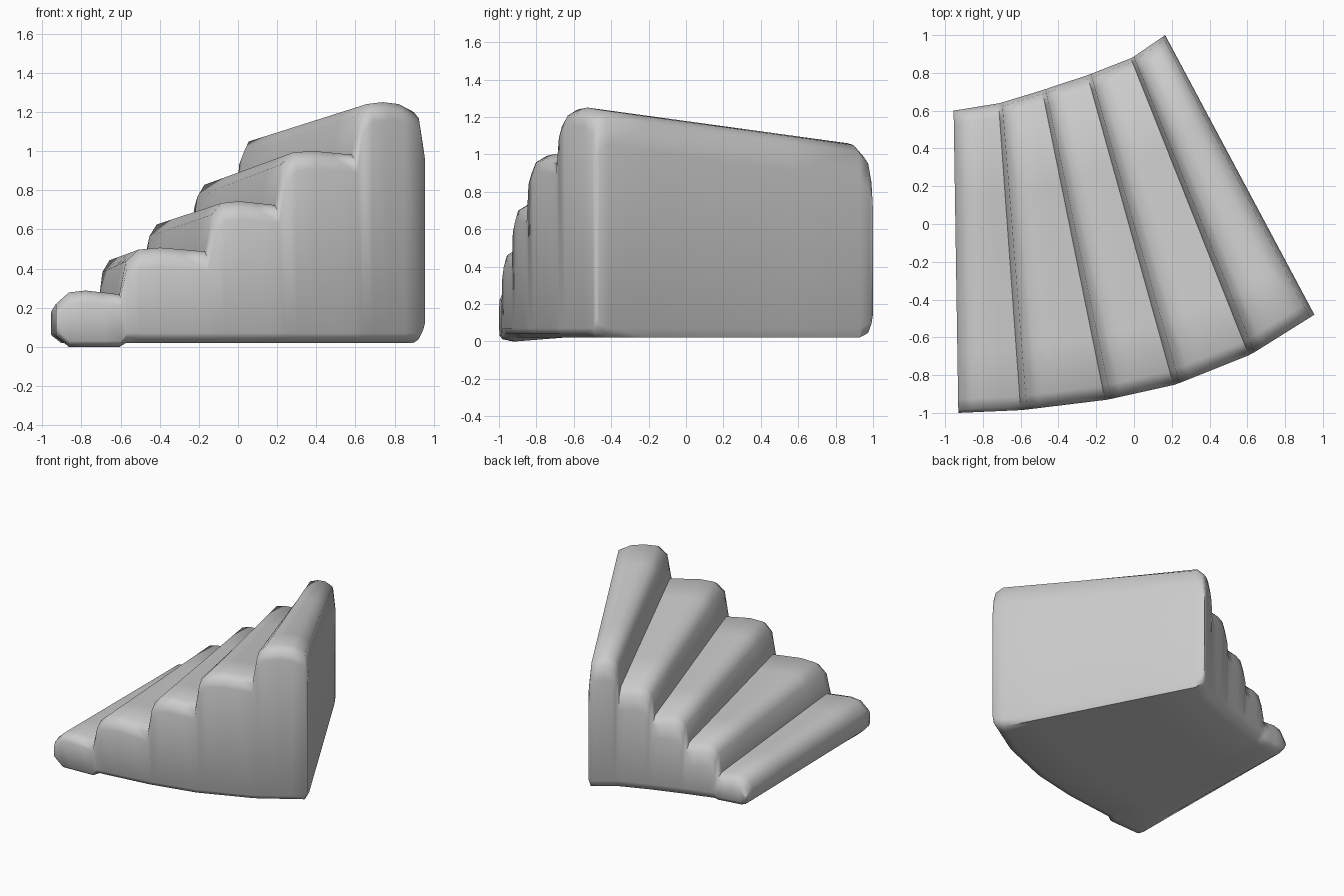
import bpy, bmesh, math
from mathutils import Vector

if "Cube" in bpy.data.objects:
    bpy.data.objects.remove(bpy.data.objects["Cube"])

# step boundary lines fanning from the inner (back) arc to the outer (front) arc
BACK = [(-.955, .60), (-.71, .64), (-.48, .71), (-.24, .79), (-.01, .88), (.165, 1.0)]
FRONT = [(-.93, -1.0), (-.59, -.985), (-.14, -.93), (.22, -.85), (.62, -.69), (.955, -.48)]
H_BACK = [.25, .45, .63, .83, 1.05]
H_FRONT = [.29, .51, .75, 1.01, 1.26]

# columns: (step, fraction across step, drop below tread height, base height)
columns = [(0, 0, .07, .06)]
for s in range(5):
    if s:
        columns.append((s, .05, .07, .02))
    columns += [(s, .2, .01, .02), (s, .45, 0, .02)]
    columns += [(s, .72, .01, .02), (s, .97, .02, .02)] if s < 4 else \
               [(s, .7, .01, .02), (s, .93, .05, .02), (s, 1, .2, .07)]

# rows from back to front: (position, rounding inset)
rows = [(0, .15), (.012, .05), (.045, 0), (.3, 0), (.6, 0), (.8, 0),
        (.955, 0), (.99, .04), (1, .10)]


def point(s, f, t):
    b = Vector(BACK[s]).lerp(Vector(BACK[s + 1]), f)
    return b.lerp(Vector(FRONT[s]).lerp(Vector(FRONT[s + 1]), f), t)


bm = bmesh.new()
tops, bottoms = [], []
for t, inset in rows:
    top_row, low_row = [], []
    for s, f, drop, base in columns:
        p = point(s, f, t)
        height = H_BACK[s] * (1 - t) + H_FRONT[s] * t
        k = .6 if s == 0 else 1
        z = height - drop - inset * k
        low = base + inset * .5 * k - (.02 if s == 0 and f > .1 and t > .9 else 0)
        top_row.append(bm.verts.new((p.x, p.y, z)))
        low_row.append(bm.verts.new((p.x, p.y, max(low, 0))))
    tops.append(top_row)
    bottoms.append(low_row)

# treads and underside
n, m = len(columns), len(rows)
for r in range(m - 1):
    for c in range(n - 1):
        for g in (tops, bottoms):
            bm.faces.new((g[r][c], g[r][c + 1], g[r + 1][c + 1], g[r + 1][c]))
    # left and right end walls
    for c in (0, n - 1):
        bm.faces.new((tops[r][c], tops[r + 1][c], bottoms[r + 1][c], bottoms[r][c]))
# inner and outer curved walls
for r in (0, m - 1):
    for c in range(n - 1):
        bm.faces.new((tops[r][c], tops[r][c + 1], bottoms[r][c + 1], bottoms[r][c]))
bmesh.ops.recalc_face_normals(bm, faces=bm.faces)

mesh = bpy.data.meshes.new("curved_stair_block")
bm.to_mesh(mesh)
bm.free()
stair = bpy.data.objects.new("curved_stair_block", mesh)
bpy.context.collection.objects.link(stair)
bpy.context.view_layer.objects.active = stair
stair.select_set(True)
bpy.ops.object.shade_smooth_by_angle(angle=math.radians(62))
